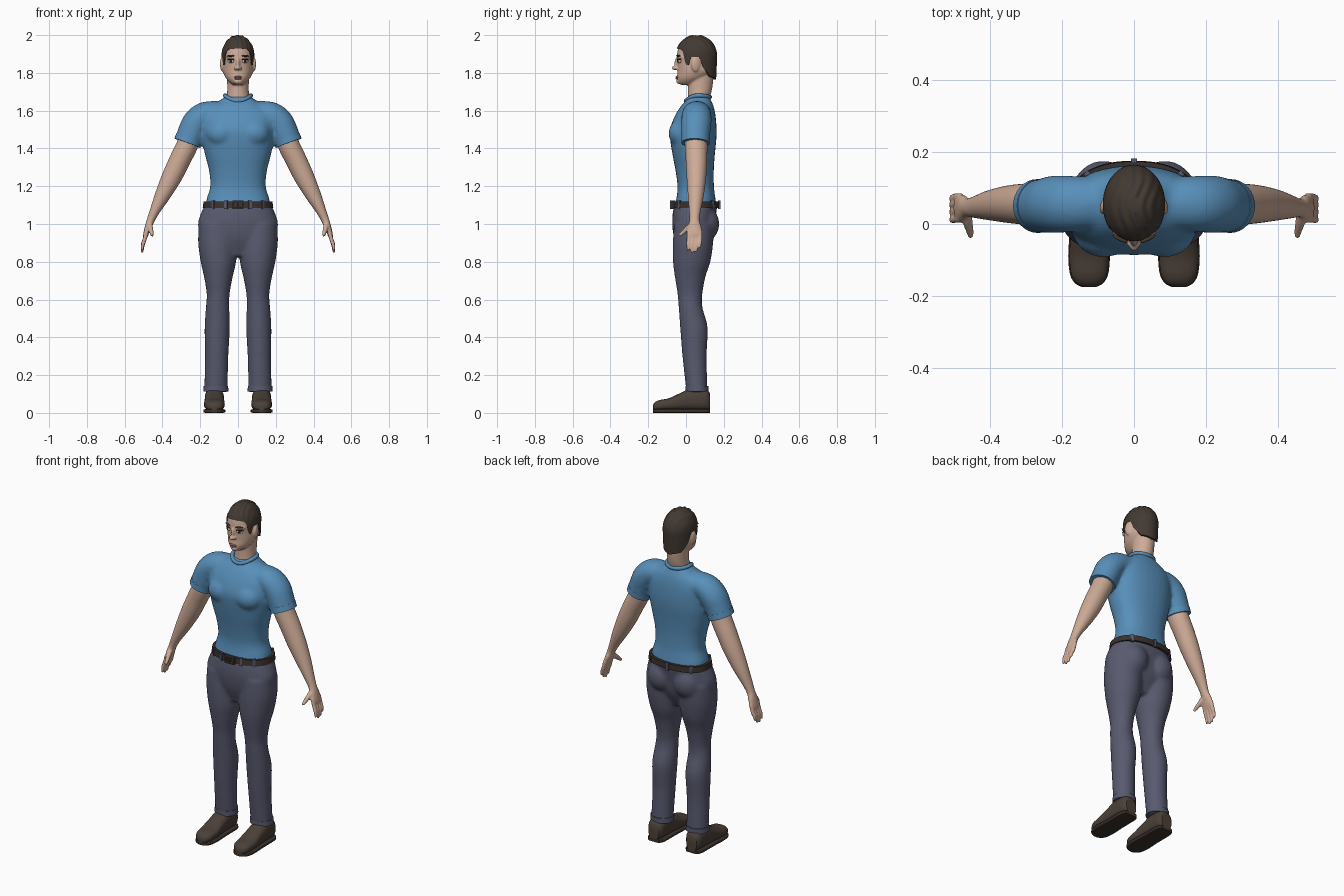
import bpy, bmesh, math
from mathutils import Vector, Matrix

if "Cube" in bpy.data.objects:
    bpy.data.objects.remove(bpy.data.objects["Cube"])


def material(name, *rgb):
    m = bpy.data.materials.new(name)
    m.use_nodes = True
    m.diffuse_color = (*rgb, 1)
    m.node_tree.nodes["Principled BSDF"].inputs["Base Color"].default_value = (*rgb, 1)
    return m


shirt = material("blue_cotton", .098, .275, .49)
skin = material("skin", .62, .41, .31)
denim = material("grey_denim", .098, .102, .156)
hair_brown = material("dark_brown_hair", .055, .041, .032)
shoe_brown = material("brown_leather", .07, .051, .04)
belt_brown = material("belt_leather", .042, .03, .024)
lip_pink = material("lip", .38, .19, .155)
eye_white = material("eye_white", .6, .57, .53)
eye_dark = material("eye_dark", .02, .015, .012)
UP, FORWARD = Vector((0, 0, 1)), Vector((0, 1, 0))


def smooth_path(rows, steps=5):
    """Catmull-Rom interpolation of rows of numbers."""
    out = []
    for i in range(len(rows) - 1):
        p0, p1, p2 = rows[max(i - 1, 0)], rows[i], rows[i + 1]
        p3 = rows[min(i + 2, len(rows) - 1)]
        for k in range(steps):
            t = k / steps
            out.append([b + t * (c - a) / 2 + t * t * (a - 2.5 * b + 2 * c - d / 2)
                        + t ** 3 * (1.5 * (b - c) + (d - a) / 2)
                        for a, b, c, d in zip(p0, p1, p2, p3)])
    return out + [list(rows[-1])]


def loft(bm, rows, axis=None, power=2.0, side=1, steps=5, count=32):
    """Skin rings (x, y, z, half width, half depth) along a path."""
    rows = smooth_path(rows, steps)
    points = [Vector((r[0] * side, r[1], r[2])) for r in rows]
    rings = []
    for i, r in enumerate(rows):
        t = axis or (points[min(i + 1, len(rows) - 1)] - points[max(i - 1, 0)]).normalized()
        v = UP if axis == FORWARD else (FORWARD - t * t.y).normalized()
        u = v.cross(t)
        ring = []
        for k in range(count):
            a = math.tau * k / count
            c, s = math.cos(a), math.sin(a)
            c = math.copysign(abs(c) ** (2 / power), c)
            s = math.copysign(abs(s) ** (2 / power), s)
            ring.append(bm.verts.new(points[i] + u * (r[3] * c) + v * (r[4] * s)))
        rings.append(ring)
    for a, b in zip(rings, rings[1:]):
        for k in range(count):
            j = (k + 1) % count
            bm.faces.new((a[k], a[j], b[j], b[k]))
    bm.faces.new(rings[0])
    bm.faces.new(rings[-1])


def body(bm, rows, **options):
    """Loft upright rings given as (z, half width, front y, back y)."""
    loft(bm, [(0, (f + b) / 2, z, w, (b - f) / 2) for z, w, f, b in rows], axis=UP, **options)


def blob(bm, place, size, turn=0, side=1):
    x, y, z = place
    m = (Matrix.Translation((x * side, y, z)) @ Matrix.Rotation(math.radians(turn * side), 4, 'Z')
         @ Matrix.Diagonal((*size, 1)))
    bmesh.ops.create_uvsphere(bm, u_segments=20, v_segments=12, radius=1, matrix=m)


def box(bm, place, size, turn=0):
    m = Matrix.Translation(place) @ Matrix.Rotation(turn, 4, 'Z') @ Matrix.Diagonal((*size, 1))
    bmesh.ops.create_cube(bm, size=1, matrix=m)


def finish(bm, name, mat, voxel=0, relax=6):
    bmesh.ops.recalc_face_normals(bm, faces=bm.faces)
    mesh = bpy.data.meshes.new(name)
    bm.to_mesh(mesh)
    bm.free()
    mesh.materials.append(mat)
    for p in mesh.polygons:
        p.use_smooth = True
    mesh.set_sharp_from_angle(angle=math.radians(45))
    ob = bpy.data.objects.new(name, mesh)
    bpy.context.collection.objects.link(ob)
    if voxel:  # fuse overlapping pieces into one skin
        r = ob.modifiers.new("fuse", 'REMESH')
        r.mode, r.voxel_size, r.use_smooth_shade = 'VOXEL', voxel, True
        s = ob.modifiers.new("relax", 'SMOOTH')
        s.factor, s.iterations = .5, relax
    return ob


# Shirt: torso, chest and both sleeves fused
bm = bmesh.new()
body(bm, [(1.10, .172, -.06, .162), (1.14, .164, -.05, .155), (1.2, .147, -.045, .148),
          (1.28, .153, -.055, .147), (1.36, .173, -.07, .152), (1.44, .19, -.083, .16),
          (1.5, .195, -.085, .162), (1.57, .19, -.06, .157), (1.62, .155, -.03, .147),
          (1.65, .1, -.005, .135), (1.675, .07, .005, .125)], power=2.3)
for s in (1, -1):
    blob(bm, (.085, -.02, 1.48), (.085, .073, .075), side=s)
    loft(bm, [(.08, .058, 1.59, .06, .07), (.17, .056, 1.578, .07, .078),
              (.217, .055, 1.54, .075, .08), (.243, .052, 1.49, .074, .077),
              (.267, .05, 1.43, .071, .073)], side=s)
finish(bm, "shirt", shirt, .01)

# Sleeve cuffs
for s, label in ((1, "left"), (-1, "right")):
    bm = bmesh.new()
    loft(bm, [(.257, .051, 1.458, .073, .075), (.268, .05, 1.428, .073, .075)], side=s, steps=1)
    finish(bm, label + "_sleeve_cuff", shirt)

# Collar: closed ribbed loop dipping at the front
curve = bpy.data.curves.new("collar", 'CURVE')
curve.dimensions, curve.bevel_depth, curve.bevel_resolution = '3D', .011, 3
line = curve.splines.new('POLY')
line.points.add(39)
line.use_cyclic_u = True
for i, p in enumerate(line.points):
    a = math.tau * i / 40
    c = math.cos(a)
    p.co = (.069 * math.sin(a), .063 - .064 * c, 1.68 - (.028 if c > 0 else .008) * c * c, 1)
curve.materials.append(shirt)
bpy.context.collection.objects.link(bpy.data.objects.new("collar", curve))

# Trousers: pelvis, seat and legs fused
bm = bmesh.new()
body(bm, [(.83, .08, -.03, .09), (.92, .19, -.062, .135), (1.0, .212, -.073, .15),
          (1.06, .195, -.07, .16), (1.09, .181, -.064, .165), (1.112, .175, -.06, .165)], power=2.2)
for s in (1, -1):
    blob(bm, (.085, .085, 1.0), (.088, .092, .1), side=s)
    loft(bm, [(.117, .058, .11, .062, .056), (.113, .045, .3, .062, .064),
              (.11, .042, .45, .067, .073), (.108, .024, .56, .062, .063),
              (.105, .021, .63, .061, .066), (.104, .022, .72, .076, .081),
              (.104, .03, .8, .094, .099), (.108, .037, .9, .103, .107),
              (.108, .042, 1.0, .1, .105)], axis=UP, side=s)
finish(bm, "trousers", denim, .01)

# Trouser hems, shoes and soles
shoe_rings = [(.127, .034, .105), (.1, .049, .128), (.03, .051, .13), (-.03, .052, .105),
              (-.09, .055, .078), (-.14, .05, .068), (-.165, .036, .056), (-.176, .015, .04)]
for s, label in ((1, "left"), (-1, "right")):
    bm = bmesh.new()
    loft(bm, [(.117, .058, .112, .066, .06), (.117, .058, .142, .065, .06)],
         axis=UP, side=s, steps=1)
    finish(bm, label + "_trouser_hem", denim)
    bm = bmesh.new()
    loft(bm, [(.125, y, (top + .012) / 2, w, (top - .012) / 2) for y, w, top in shoe_rings],
         axis=FORWARD, power=2.5, side=s)
    finish(bm, label + "_shoe", shoe_brown)
    bm = bmesh.new()
    loft(bm, [(.125, y, .01, w + .003, .01) for y, w, top in shoe_rings],
         axis=FORWARD, power=6, side=s)
    finish(bm, label + "_sole", belt_brown)

# Belt with buckle and loops
bm = bmesh.new()
body(bm, [(1.085, .187, -.071, .176), (1.119, .182, -.068, .174)], power=2.25, steps=1, count=64)
finish(bm, "belt", belt_brown)
bm = bmesh.new()
for z in (1.084, 1.12):
    box(bm, (0, -.077, z), (.06, .014, .007))
for x in (-.028, 0, .028):
    box(bm, (x, -.077, 1.102), (.006, .014, .036))
finish(bm, "buckle", shoe_brown)
bm = bmesh.new()
for deg in (20, 45, 135, 180, 225, 315, 340):
    a = math.radians(deg)
    box(bm, (.185 * math.sin(a), .052 - .124 * math.cos(a), 1.102), (.016, .012, .046), a)
finish(bm, "belt_loops", denim)

# Arms with hands
for s, label in ((1, "left"), (-1, "right")):
    bm = bmesh.new()
    loft(bm, [(.245, .053, 1.5, .055, .058), (.268, .053, 1.42, .057, .06),
              (.307, .055, 1.34, .056, .057), (.35, .055, 1.25, .053, .052),
              (.4, .052, 1.15, .041, .042), (.44, .047, 1.07, .027, .031),
              (.462, .045, 1.02, .021, .026), (.475, .045, .985, .018, .036),
              (.488, .045, .945, .014, .039), (.492, .045, .93, .01, .036)], side=s)
    for y, drop in ((.014, .012), (.035, 0), (.056, .006), (.075, .025)):
        loft(bm, [(.482, y, .965, .011, .011), (.494, y, .92, .011, .011),
                  (.504, y - .002, .885 + drop / 2, .01, .01),
                  (.508, y - .003, .848 + drop, .007, .007)], side=s, count=12)
    loft(bm, [(.468, .035, 1.0, .015, .015), (.463, .006, .975, .014, .014),
              (.457, -.018, .953, .011, .011), (.454, -.036, .938, .008, .008)], side=s, count=12)
    finish(bm, label + "_arm", skin, .005, 3)


# Head: skull profile shared by the face and the hair
def skull(z):
    return math.sqrt(max(0, 1 - ((z - 1.89) / .11) ** 2)) if z > 1.89 else 1 - .4 * (1.89 - z)


bm = bmesh.new()
body(bm, [(1.737, .026, -.028, .05), (1.75, .044, -.043, .08), (1.775, .066, -.048, .12)]
     + [(z, .083 * skull(z), .055 - .103 * skull(z), .055 + .1 * skull(z))
        for z in (1.81, 1.85, 1.89, 1.93, 1.955, 1.972)])
body(bm, [(1.6, .075, .0, .125), (1.66, .061, .008, .125), (1.71, .057, .01, .137),
          (1.77, .058, .01, .145), (1.83, .06, .015, .145)])
blob(bm, (0, -.047, 1.85), (.011, .014, .032))
blob(bm, (0, -.06, 1.826), (.013, .016, .011))
blob(bm, (0, -.038, 1.755), (.022, .013, .014))
for s in (1, -1):
    blob(bm, (.012, -.053, 1.823), (.009, .011, .008), side=s)
    blob(bm, (.038, -.033, 1.884), (.026, .01, .009), 27, s)
    blob(bm, (.083, .052, 1.846), (.011, .025, .04), 15, s)
finish(bm, "head", skin, .005, 3)

# Eyes, brows and lips
for s, label in ((1, "left"), (-1, "right")):
    for part, mat, place, size in (
            ("eye", eye_white, (.038, -.036, 1.862), (.018, .008, .01)),
            ("eyelid_line", eye_dark, (.038, -.037, 1.871), (.02, .009, .003)),
            ("iris", eye_dark, (.038, -.041, 1.862), (.008, .006, .008)),
            ("brow", hair_brown, (.039, -.041, 1.89), (.023, .006, .005))):
        bm = bmesh.new()
        blob(bm, place, size, 27, s)
        finish(bm, label + "_" + part, mat)
bm = bmesh.new()
blob(bm, (0, -.047, 1.778), (.023, .008, .005))
blob(bm, (0, -.047, 1.77), (.019, .009, .006))
finish(bm, "lips", lip_pink)

# Hair: grooved cap trimmed along a hairline given as (degrees from front, z)
hairline = [(0, 1.93), (38, 1.925), (50, 1.91), (58, 1.845), (67, 1.84), (74, 1.885),
            (98, 1.885), (110, 1.83), (135, 1.78), (180, 1.765)]


def hairline_height(deg):
    for (a, za), (b, zb) in zip(hairline, hairline[1:]):
        if deg <= b:
            return za + (zb - za) * (deg - a) / (b - a)
    return hairline[-1][1]


bm = bmesh.new()
columns, levels = 96, 20
rings = []
for j in range(-1, levels):
    ring = []
    for i in range(columns):
        deg = 360 * i / columns
        low = hairline_height(min(deg, 360 - deg))
        z = low + (1.998 - low) * math.sin(math.pi / 2 * max(j, 0) / (levels - 1))
        f = skull(z) * (.88 if j < 0 else 1)
        x = .087 * f * math.sin(math.radians(deg))
        y = .055 - .11 * f * math.cos(math.radians(deg))
        groove = .0025 * math.sin(230 * x + 3 * math.sin(35 * y)) if j > 0 else 0
        ring.append(bm.verts.new((x, y, z + groove)))
    rings.append(ring)
for a, b in zip(rings, rings[1:]):
    for i in range(columns):
        k = (i + 1) % columns
        bm.faces.new((a[i], a[k], b[k], b[i]))
bm.faces.new(rings[-1])
finish(bm, "hair", hair_brown)
